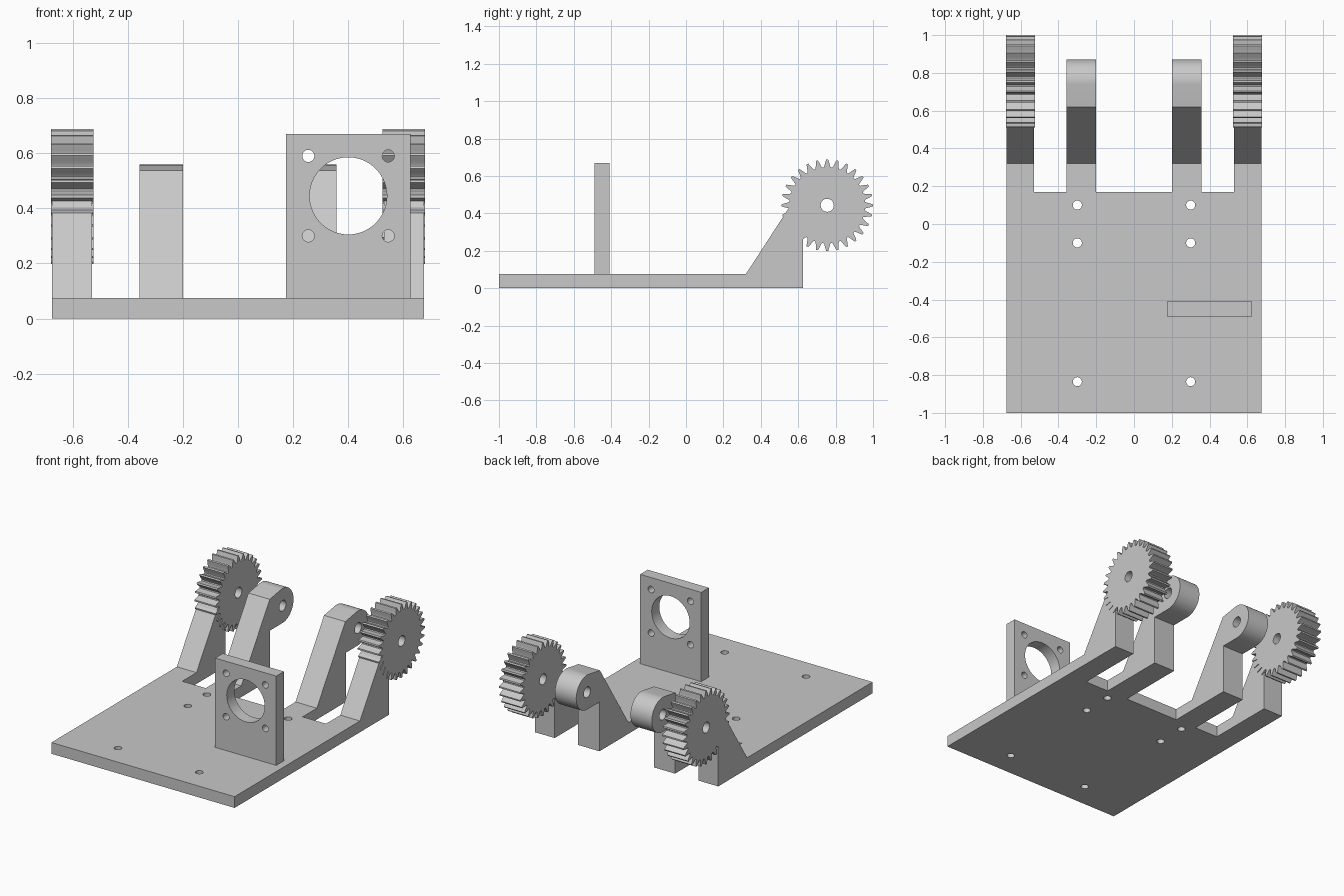
import bpy, bmesh
from math import cos, sin, pi, radians
from mathutils import Matrix

cube = bpy.data.objects.get("Cube")
if cube:
    bpy.data.objects.remove(cube, do_unlink=True)

grey = bpy.data.materials.new("light grey")
grey.use_nodes = True
colour = (0.58, 0.58, 0.58, 1)
grey.diffuse_color = colour
grey.node_tree.nodes["Principled BSDF"].inputs["Base Color"].default_value = colour

# Columns are the directions of profile u, profile v and thickness
PLAN = Matrix.Identity(3)
SIDE = Matrix(((0, 0, 1), (1, 0, 0), (0, 1, 0)))
FRONT = Matrix(((1, 0, 0), (0, 0, -1), (0, 1, 0)))


def arc(cu, cv, r, start=0, end=360, n=40):
    return [(cu + r * cos(radians(start + (end - start) * i / n)),
             cv + r * sin(radians(start + (end - start) * i / n)))
            for i in range(n + 1)]


def circle(cu, cv, r, n=40):
    return arc(cu, cv, r, n=n)[:-1]


def plate(name, outlines, frame, low, high):
    """Extrude an outline with holes between two depths along the frame's third axis."""
    curve = bpy.data.curves.new(name, "CURVE")
    curve.dimensions = "2D"
    curve.fill_mode = "BOTH"
    curve.extrude = (high - low) / 2
    for points in outlines:
        spline = curve.splines.new("POLY")
        spline.points.add(len(points) - 1)
        for p, (u, v) in zip(spline.points, points):
            p.co = (u, v, 0, 1)
        spline.use_cyclic_u = True
    temp = bpy.data.objects.new(name + "_profile", curve)
    bpy.context.collection.objects.link(temp)
    bpy.context.view_layer.update()
    graph = bpy.context.evaluated_depsgraph_get()
    mesh = bpy.data.meshes.new_from_object(temp.evaluated_get(graph))
    bpy.data.objects.remove(temp, do_unlink=True)

    # Weld the caps to the walls and turn the part into place
    mesh.transform(frame.to_4x4() @ Matrix.Translation((0, 0, (low + high) / 2)))
    bm = bmesh.new()
    bm.from_mesh(mesh)
    bmesh.ops.remove_doubles(bm, verts=bm.verts, dist=0.0001)
    bmesh.ops.recalc_face_normals(bm, faces=bm.faces)
    bm.to_mesh(mesh)
    bm.free()
    mesh.shade_smooth()
    mesh.set_sharp_from_angle(angle=radians(25))
    mesh.materials.clear()
    mesh.materials.append(grey)
    obj = bpy.data.objects.new(name, mesh)
    bpy.context.collection.objects.link(obj)
    return obj


# Base plate with six screw holes
W, T, NOTCH = 0.675, 0.075, 0.17
base = [(-W, -1), (W, -1), (W, NOTCH), (-W, NOTCH)]
screws = [circle(x, y, 0.024, 24) for x in (-0.3, 0.3) for y in (0.1, -0.1, -0.835)]
plate("base_plate", [base] + screws, PLAN, 0, T)

# Upright motor mount with a large bore and four screw holes
mount = [(0.175, T), (0.625, T), (0.625, 0.67), (0.175, 0.67)]
bores = [circle(0.4, 0.445, 0.14, 64)]
bores += [circle(0.4 + a, 0.445 + b, 0.022, 24) for a in (-0.145, 0.145) for b in (-0.145, 0.145)]
plate("motor_mount", [mount] + bores, FRONT, 0.41, 0.49)

# Axle, arm and gear profiles
AY, AZ = 0.755, 0.443
axle = circle(AY, AZ, 0.035, 32)
arm = [(NOTCH, 0), (0.625, 0), (0.625, 0.328)]
arm += arc(AY, AZ, 0.115, -90, 98, 40)
arm += [(0.62, 0.537), (0.32, T), (NOTCH, T)]

TEETH = 28
pitch = 2 * pi / TEETH
tooth = [(-0.42, 0.203), (-0.33, 0.209), (-0.22, 0.226), (-0.09, 0.245),
         (0.09, 0.245), (0.22, 0.226), (0.33, 0.209), (0.42, 0.203)]
gear = [(AY + r * cos((i + a) * pitch), AZ + r * sin((i + a) * pitch))
        for i in range(TEETH) for a, r in tooth]

# Two arms and one gear on each side
for side, s in (("left", 1), ("right", -1)):
    for name, outline, inner, outer in (("inner_arm", arm, 0.2, 0.357),
                                        ("outer_arm", arm, 0.53, W),
                                        ("gear", gear, 0.525, W + 0.003)):
        low, high = sorted((s * inner, s * outer))
        plate(side + "_" + name, [outline, axle], SIDE, low, high)
